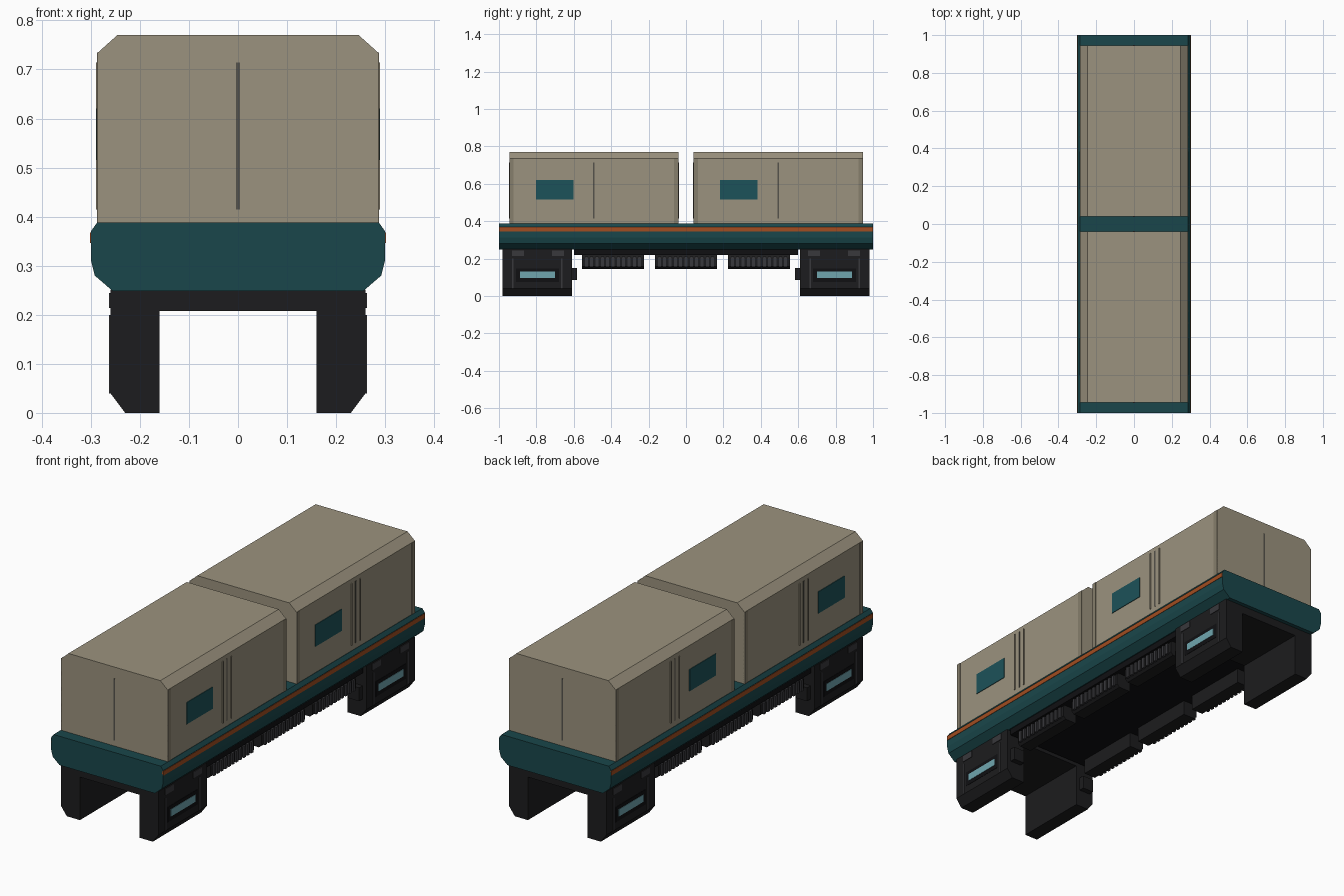
import bpy, bmesh

if "Cube" in bpy.data.objects:
    bpy.data.objects.remove(bpy.data.objects["Cube"])


def material(name, r, g, b):
    m = bpy.data.materials.new(name)
    m.diffuse_color = (r, g, b, 1)
    m.use_nodes = True
    m.node_tree.nodes["Principled BSDF"].inputs["Base Color"].default_value = m.diffuse_color
    return m


TAN = material("tan", 0.33, 0.29, 0.21)
POST = material("dark tan", 0.24, 0.21, 0.15)
TEAL = material("teal", 0.010, 0.062, 0.070)
SIGN = material("sign teal", 0.012, 0.085, 0.10)
ORANGE = material("orange", 0.36, 0.075, 0.015)
DARK = material("charcoal", 0.012, 0.012, 0.013)
BLACK = material("black", 0.005, 0.005, 0.006)
METAL = material("grey metal", 0.04, 0.04, 0.045)
SEAM = material("seam", 0.09, 0.085, 0.07)
GLOW = material("light", 0.16, 0.38, 0.43)


def extrude(name, profile, y0, y1, mat):
    """Extrude an xz outline from y0 to y1."""
    bm = bmesh.new()
    face = bm.faces.new([bm.verts.new((x, y0, z)) for x, z in profile])
    res = bmesh.ops.extrude_face_region(bm, geom=[face])
    verts = [v for v in res["geom"] if isinstance(v, bmesh.types.BMVert)]
    bmesh.ops.translate(bm, verts=verts, vec=(0, y1 - y0, 0))
    bmesh.ops.recalc_face_normals(bm, faces=bm.faces)
    me = bpy.data.meshes.new(name)
    bm.to_mesh(me)
    bm.free()
    me.materials.append(mat)
    ob = bpy.data.objects.new(name, me)
    bpy.context.collection.objects.link(ob)
    return ob


def box(name, x, y, z, mat):
    return extrude(name, [(x[0], z[0]), (x[1], z[0]), (x[1], z[1]), (x[0], z[1])], y[0], y[1], mat)


def side_box(name, s, x, y, z, mat):
    """Box on the right (s=1) or left (s=-1) side."""
    return box(name, sorted((s * x[0], s * x[1])), y, z, mat)


def symmetric(half):
    return half + [(-x, z) for x, z in reversed(half)]


# Deck hull
extrude("deck", symmetric([(0.255, 0.248), (0.292, 0.28), (0.30, 0.312), (0.30, 0.37), (0.287, 0.388)]),
        -1, 1, TEAL)
for s in (-1, 1):
    side_box("deck_stripe", s, (0.29, 0.302), (-1, 1), (0.346, 0.368), ORANGE)

# Cargo containers
for c in (-0.4925, 0.4925):
    h = 0.4525
    extrude("container", symmetric([(0.285, 0.385), (0.285, 0.735), (0.246, 0.77)]), c - h, c + h, TAN)
    for e in (-1, 1):
        y = c + e * h
        box("end_seam", (-0.004, 0.004), (y - 0.002, y + 0.002), (0.415, 0.714), SEAM)
    for s in (-1, 1):
        side_box("side_seam", s, (0.28, 0.287), (c - 0.004, c + 0.004), (0.415, 0.714), SEAM)
        side_box("sign_panel", s, (0.28, 0.288), (c - 0.31, c - 0.11), (0.515, 0.62), SIGN)
        for d in (-0.032, 0.032):
            side_box("lock_rod", s, (0.28, 0.289), (c + d - 0.003, c + d + 0.003), (0.415, 0.714), TAN)
        for e in (-1, 1):
            ya, yb = sorted((c + e * h, c + e * (h - 0.024)))
            side_box("corner_post", s, (0.28, 0.287), (ya, yb), (0.388, 0.735), POST)

# End supports: a portal of two legs and a cross plate
for e in (-1, 1):
    def span(a, b):
        return sorted((e * a, e * b))
    box("cross_plate", (-0.26, 0.26), span(0.61, 0.98), (0.208, 0.25), DARK)
    for s in (-1, 1):
        leg = [(0.16, 0), (0.23, 0), (0.26, 0.04), (0.26, 0.21), (0.16, 0.21)]
        extrude("leg", [(s * x, z) for x, z in leg], *span(0.61, 0.98), DARK)
        side_box("light_bezel", s, (0.25, 0.2615), span(0.68, 0.91), (0.075, 0.148), BLACK)
        side_box("leg_light", s, (0.25, 0.263), span(0.70, 0.888), (0.095, 0.13), GLOW)
        for y in (0.664, 0.926):
            side_box("leg_trim", s, (0.25, 0.263), span(y - 0.004, y + 0.004), (0.04, 0.2), METAL)
        for y in (0.684, 0.898):
            side_box("leg_bracket", s, (0.25, 0.263), span(y - 0.032, y + 0.032), (0.214, 0.244), METAL)
        side_box("leg_coupler", s, (0.18, 0.24), span(0.583, 0.62), (0.085, 0.15), DARK)

# Underbody plate and ribbed side tanks
box("underbody", (-0.25, 0.25), (-0.6, 0.6), (0.218, 0.25), BLACK)
for s in (-1, 1):
    for c in (-0.39, 0, 0.39):
        tank = [(0.165, 0.145), (0.228, 0.145), (0.242, 0.158), (0.242, 0.205), (0.234, 0.22), (0.165, 0.22)]
        extrude("tank", [(s * x, z) for x, z in tank], c - 0.166, c + 0.166, DARK)
        for i in range(11):
            y = c + (i - 5) * 0.0285
            side_box("tank_rib", s, (0.235, 0.25), (y - 0.008, y + 0.008), (0.155, 0.21), METAL)
